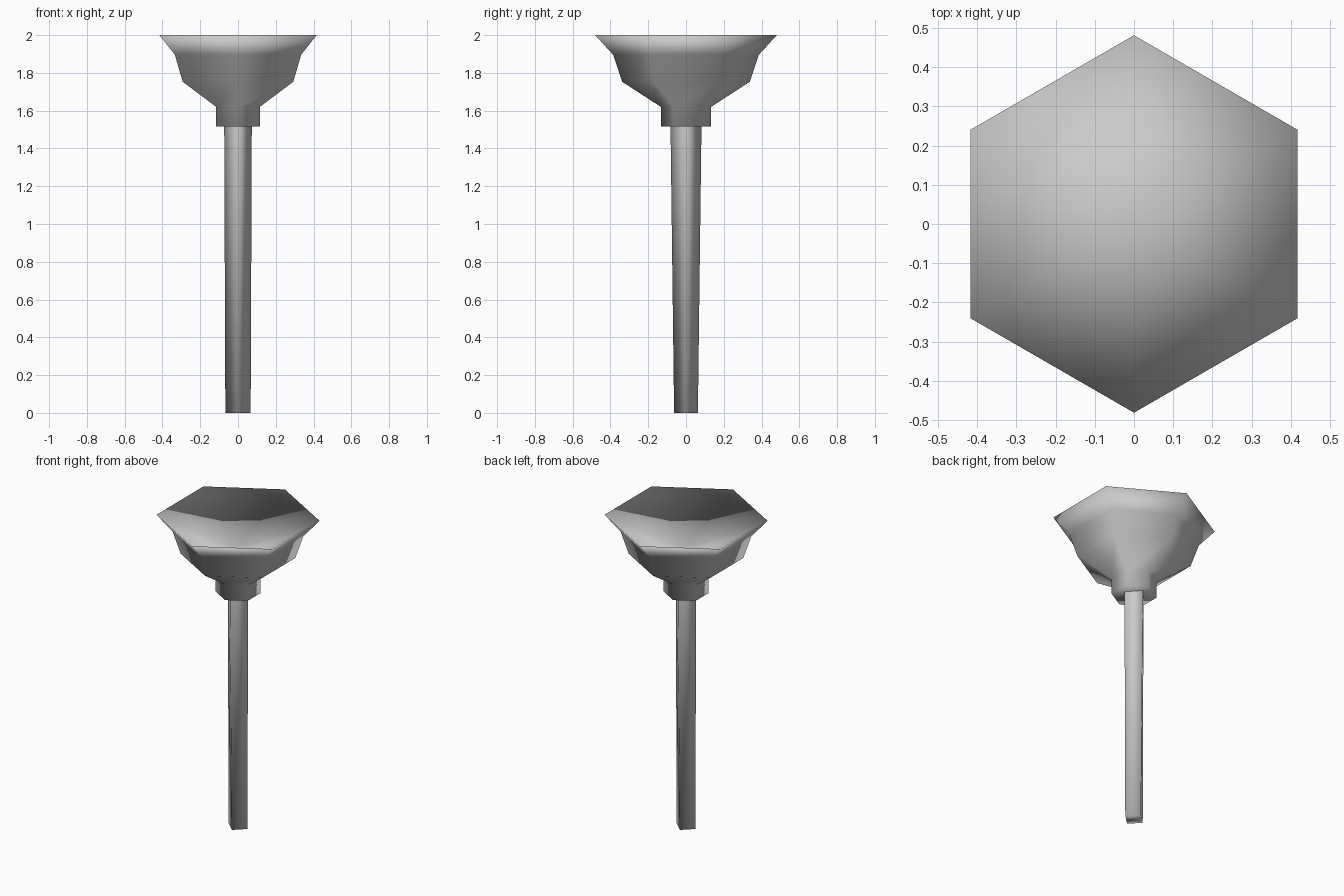
import bpy
import bmesh
from math import cos, sin, pi

cube = bpy.data.objects.get("Cube")
if cube:
    bpy.data.objects.remove(cube, do_unlink=True)

GREY = (0.6, 0.6, 0.6, 1.0)
mat = bpy.data.materials.new("plain grey")
mat.use_nodes = True
mat.diffuse_color = GREY
mat.node_tree.nodes["Principled BSDF"].inputs["Base Color"].default_value = GREY


def loft(name, sides, rings, centre_z=None):
    """Smooth column of (x radius, y radius, z) rings with a closed base.
    The top stays open unless centre_z gives the middle of its fan."""
    bm = bmesh.new()
    loops = []
    for rx, ry, z in rings:
        angles = [pi / 2 + 2 * pi * i / sides for i in range(sides)]
        loops.append([bm.verts.new((rx * cos(a), ry * sin(a), z)) for a in angles])
    for low, high in zip(loops, loops[1:]):
        for i in range(sides):
            j = (i + 1) % sides
            bm.faces.new((low[i], low[j], high[j], high[i]))
    bm.faces.new(loops[0][::-1])
    if centre_z is not None:
        centre = bm.verts.new((0, 0, centre_z))
        top = loops[-1]
        for i in range(sides):
            bm.faces.new((top[i], top[(i + 1) % sides], centre))
    for face in bm.faces:
        face.smooth = True
    mesh = bpy.data.meshes.new(name)
    bm.to_mesh(mesh)
    bm.free()
    mesh.materials.append(mat)
    obj = bpy.data.objects.new(name, mesh)
    bpy.context.collection.objects.link(obj)
    return obj


# Four-sided stem, corners on the axes, its open end against the collar
loft("stem", 4, [(0.067, 0.063, 0), (0.073, 0.082, 1.52)])

# Six-sided collar flaring into a head with a shallow hollow on top
profile = [(0.133, 1.517), (0.133, 1.62), (0.338, 1.753), (0.386, 1.896), (0.481, 2.0)]
loft("flared_head", 6, [(r, r, z) for r, z in profile], centre_z=1.8)
